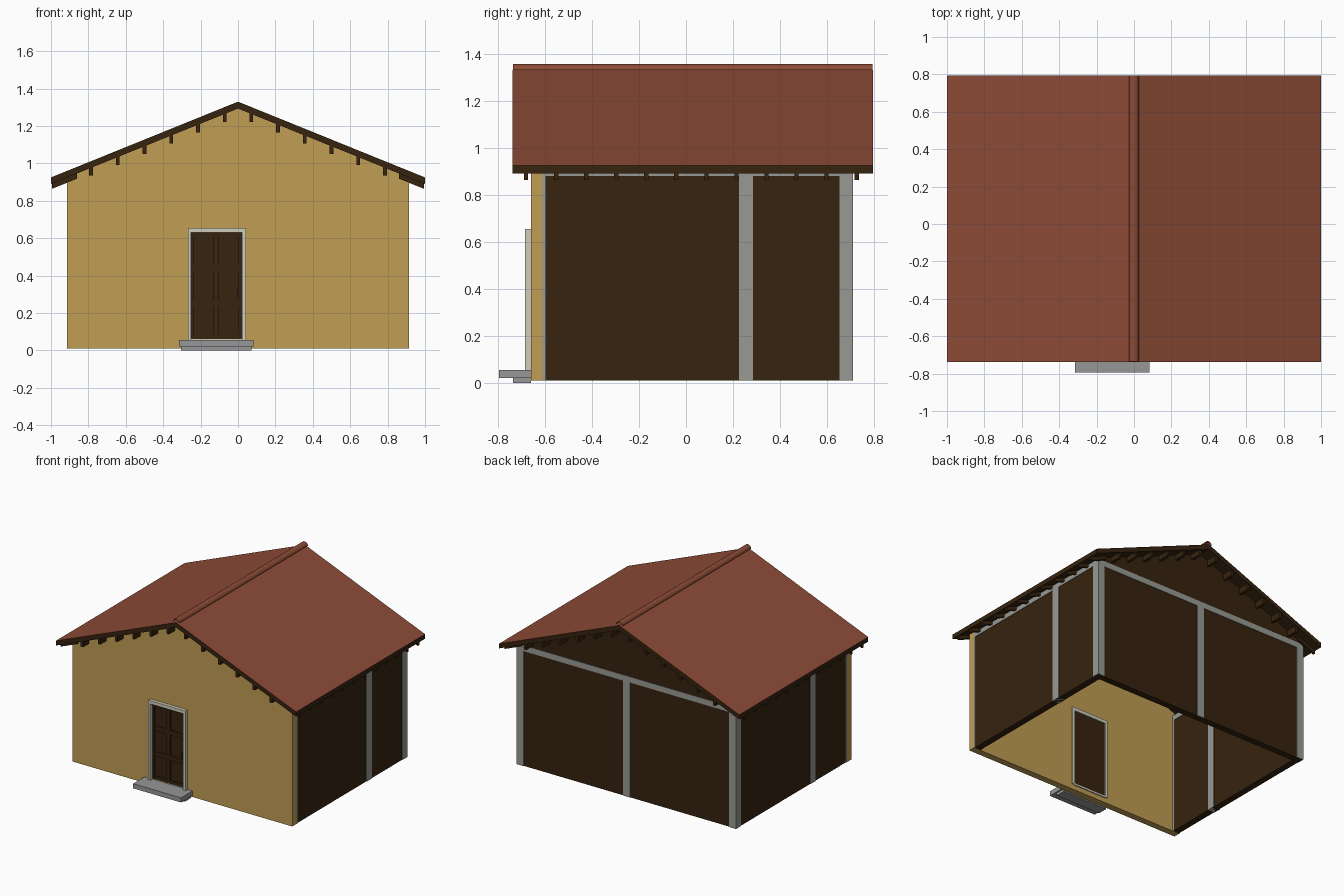
import bpy, bmesh, math

if "Cube" in bpy.data.objects:
    bpy.data.objects.remove(bpy.data.objects["Cube"])

def mat(name, r, g, b):
    lin = lambda c: ((c / 255 + 0.055) / 1.055) ** 2.4
    m = bpy.data.materials.new(name)
    m.diffuse_color = (lin(r), lin(g), lin(b), 1)
    m.use_nodes = True
    m.node_tree.nodes["Principled BSDF"].inputs["Base Color"].default_value = m.diffuse_color
    return m

WOOD = mat("dark wood", 54, 35, 15)
OCHRE = mat("ochre plaster", 192, 157, 84)
TILE = mat("terracotta", 140, 75, 55)
POST = mat("grey timber", 152, 154, 148)
STONE = mat("grey stone", 150, 151, 150)
CREAM = mat("cream frame", 208, 205, 186)

def finish(name, bm, *mats):
    bmesh.ops.recalc_face_normals(bm, faces=bm.faces)
    me = bpy.data.meshes.new(name)
    bm.to_mesh(me)
    bm.free()
    for m in mats:
        me.materials.append(m)
    ob = bpy.data.objects.new(name, me)
    bpy.context.collection.objects.link(ob)
    return ob

def add_prism(bm, pts, y0, y1):
    """Extrude an (x, z) outline from y0 to y1."""
    f = bm.faces.new([bm.verts.new((x, y0, z)) for x, z in pts])
    r = bmesh.ops.extrude_face_region(bm, geom=[f])
    for v in r["geom"]:
        if isinstance(v, bmesh.types.BMVert):
            v.co.y = y1

def add_box(bm, x0, x1, y0, y1, z0, z1):
    add_prism(bm, [(x0, z0), (x1, z0), (x1, z1), (x0, z1)], y0, y1)

def boxes(name, m, *dims):
    bm = bmesh.new()
    for d in dims:
        add_box(bm, *d)
    return finish(name, bm, m)

def prism(name, m, pts, y0, y1):
    bm = bmesh.new()
    add_prism(bm, pts, y0, y1)
    return finish(name, bm, m)

SLOPE = 0.403
def under(x):          # height of the roof underside
    return 1.293 - SLOPE * abs(x)

# Front wall with gable and doorway, plus the strip below the door
W = 0.914
prism("front_wall", OCHRE,
      [(-W, 0.01), (-0.255, 0.01), (-0.255, 0.64), (0.03, 0.64), (0.03, 0.01),
       (W, 0.01), (W, under(W)), (0, under(0)), (-W, under(W))], -0.66, -0.61)
boxes("door_sill_wall", OCHRE, (-0.255, 0.03, -0.66, -0.61, 0.01, 0.05))

# Back wall with gable
B = 0.91
prism("back_wall", WOOD,
      [(-B, 0.01), (B, 0.01), (B, under(B)), (0, under(0)), (-B, under(B))], 0.655, 0.705)

# Side walls
boxes("side_walls", WOOD, *[(min(s * 0.86, s * B), max(s * 0.86, s * B), -0.61, 0.66, 0.01, 0.91)
                            for s in (-1, 1)])

# Grey posts and wall-top beams
def side(s, y0, y1, z0, z1):
    a, b = sorted((s * 0.857, s * 0.914))
    return (a, b, y0, y1, z0, z1)
boxes("side_posts", POST,
      side(1, 0.225, 0.285, 0.01, 0.9), side(-1, -0.235, -0.175, 0.01, 0.9),
      *[side(s, -0.61, -0.598, 0.01, 0.9) for s in (-1, 1)])
boxes("corner_posts", POST, *[side(s, 0.653, 0.71, 0.01, 0.9) for s in (-1, 1)])
boxes("back_post", POST, (-0.03, 0.03, 0.653, 0.709, 0.01, 0.88))
boxes("wall_beams", POST, (-0.9, 0.9, 0.652, 0.709, 0.875, 0.918),
      *[side(s, -0.61, 0.709, 0.88, 0.918) for s in (-1, 1)])

# Roof slab: terracotta on top, wood on the edges and underside
bm = bmesh.new()
add_prism(bm, [(-1, 0.89), (0, 1.293), (1, 0.89), (1, 0.925), (0, 1.33), (-1, 0.925)],
          -0.738, 0.795)
bmesh.ops.recalc_face_normals(bm, faces=bm.faces)
for f in bm.faces:
    f.material_index = 1 if f.normal.z > 0.5 else 0
finish("roof", bm, WOOD, TILE)

# Ridge cap: half-round open shell
bm = bmesh.new()
rows = []
for i in range(13):
    a = math.pi * i / 12
    x, z = 0.027 * math.cos(a), 1.331 + 0.025 * math.sin(a)
    rows.append([bm.verts.new((x, y, z)) for y in (-0.736, 0.793)])
for p, q in zip(rows, rows[1:]):
    f = bm.faces.new((p[0], p[1], q[1], q[0]))
    f.smooth = True
finish("ridge_cap", bm, TILE)

# Purlin ends under both gable overhangs
bm = bmesh.new()
for i in range(12):
    x = (i - 5.5) * 0.143
    for y0, y1 in ((-0.732, -0.612), (0.66, 0.788)):
        add_box(bm, x - 0.01, x + 0.01, y0, y1, under(x) - 0.042, under(x) + 0.01)
finish("purlin_ends", bm, WOOD)

# Rafter tails under both eaves
bm = bmesh.new()
for i in range(12):
    y = -0.68 + i * 0.1278
    for s in (-1, 1):
        add_prism(bm, [(s * x, under(x) + d) for x, d in
                       ((0.86, 0.005), (0.995, 0.005), (0.995, -0.028), (0.86, -0.028))],
                  y - 0.009, y + 0.009)
finish("rafter_tails", bm, WOOD)

# Door frame
boxes("door_frame", CREAM,
      (-0.268, -0.251, -0.685, -0.602, 0.05, 0.655), (0.022, 0.042, -0.685, -0.602, 0.05, 0.655),
      (-0.251, 0.022, -0.685, -0.602, 0.63, 0.655), (-0.251, 0.022, -0.66, -0.602, 0.045, 0.06))

# Door leaf with raised stiles and rails around six panels
boxes("door", WOOD, (-0.251, 0.022, -0.652, -0.612, 0.055, 0.63))
boxes("door_rails", WOOD,
      *[(x0, x1, -0.661, -0.65, 0.06, 0.63)
        for x0, x1 in ((-0.251, -0.235), (-0.132, -0.102), (0.004, 0.022))],
      *[(-0.235, 0.004, -0.66, -0.65, z0, z1)
        for z0, z1 in ((0.06, 0.085), (0.235, 0.268), (0.425, 0.462), (0.61, 0.63))])
boxes("door_handle", WOOD, (-0.003, 0.006, -0.672, -0.655, 0.29, 0.33))

# Stone doorstep
boxes("doorstep", STONE, (-0.316, 0.083, -0.795, -0.66, 0.02, 0.055),
      (-0.305, 0.072, -0.735, -0.66, 0.0, 0.02))
